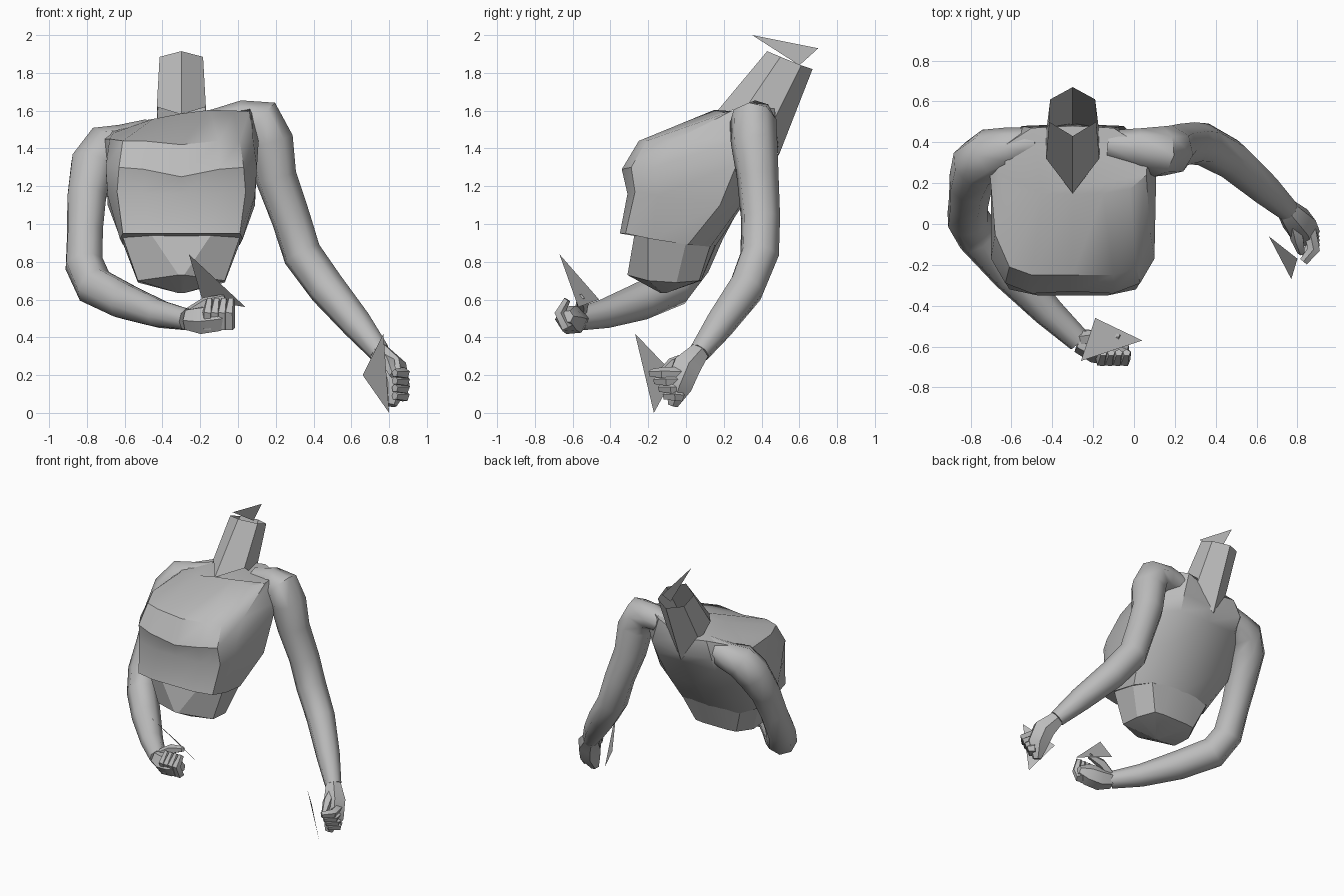
import bpy, bmesh, math
from mathutils import Vector

cube = bpy.data.objects.get("Cube")
if cube:
    bpy.data.objects.remove(cube, do_unlink=True)

GREY = (0.5, 0.5, 0.5, 1)
mat = bpy.data.materials.new("plain grey")
mat.use_nodes = True
mat.diffuse_color = GREY
mat.node_tree.nodes["Principled BSDF"].inputs["Base Color"].default_value = GREY
SPINE_X = -0.3


def finish(name, bm, angle=30):
    bmesh.ops.recalc_face_normals(bm, faces=bm.faces)
    mesh = bpy.data.meshes.new(name)
    bm.to_mesh(mesh)
    bm.free()
    obj = bpy.data.objects.new(name, mesh)
    bpy.context.collection.objects.link(obj)
    mesh.materials.append(mat)
    bpy.ops.object.select_all(action="DESELECT")
    obj.select_set(True)
    bpy.context.view_layer.objects.active = obj
    bpy.ops.object.shade_smooth_by_angle(angle=math.radians(angle))
    return obj


def loft(name, rings, cap_start=True, cap_end=True, angle=38):
    bm = bmesh.new()
    loops = [[bm.verts.new(p) for p in ring] for ring in rings]
    for a, b in zip(loops, loops[1:]):
        for i in range(len(a)):
            j = (i + 1) % len(a)
            bm.faces.new((a[i], a[j], b[j], b[i]))
    if cap_start:
        bm.faces.new(loops[0])
    if cap_end:
        bm.faces.new(loops[-1])
    return finish(name, bm, angle)


def mirrored(half, roll=0):
    """Full ring about the spine from a front-to-back half outline."""
    full = half + [(-x, y, z) for x, y, z in half[-2:0:-1]]
    return [(SPINE_X + x, y, z + roll * x) for x, y, z in full]


def tube(name, path, sides=8, angle=48):
    """Loft round rings along (x, y, z, radius) stations."""
    pts = [Vector(p[:3]) for p in path]
    rings = []
    side = Vector((0.1, 1, 0.1))
    for i, p in enumerate(pts):
        t = (pts[min(i + 1, len(pts) - 1)] - pts[max(i - 1, 0)]).normalized()
        side = (side - t * side.dot(t)).normalized()
        up = t.cross(side)
        rings.append([p + path[i][3] * (side * math.cos(a) + up * math.sin(a))
                      for a in (math.tau * k / sides for k in range(sides))])
    return loft(name, rings, angle=angle)


def blade(name, a, b, c):
    bm = bmesh.new()
    bm.faces.new([bm.verts.new(p) for p in (a, b, c)])
    return finish(name, bm)


# Rib cage, from the lower hem up to the shoulder line
chest = [
    [(0, -.35, .95), (.17, -.35, .95), (.31, -.32, .95), (.325, -.18, .92),
     (.31, .01, .89), (.24, .13, .88), (0, .155, .88)],
    [(0, -.31, 1.16), (.2, -.31, 1.16), (.34, -.27, 1.17), (.39, -.15, 1.15),
     (.39, .18, 1.1), (.25, .29, 1.1), (0, .3, 1.1)],
    [(0, -.33, 1.25), (.2, -.34, 1.29), (.33, -.29, 1.3), (.4, -.17, 1.3),
     (.4, .27, 1.32), (.24, .43, 1.32), (0, .43, 1.32)],
    [(0, -.25, 1.42), (.2, -.25, 1.44), (.31, -.21, 1.44), (.38, -.05, 1.45),
     (.41, .3, 1.45), (.25, .48, 1.43), (0, .49, 1.4)],
]
shoulders = [(0, .15, 1.585), (.15, .15, 1.58), (.28, .17, 1.54),
             (.36, .24, 1.54), (.37, .36, 1.57), (.2, .47, 1.58), (0, .48, 1.52)]
loft("rib_cage", [mirrored(r) for r in chest] + [mirrored(shoulders, .16)])

# Abdomen: under the hem in front, flush with the back, closing to a low point
abdomen = [
    [(0, -.27, .96), (.17, -.27, .96), (.31, -.2, .93), (.31, 0, .9),
     (.245, .13, .89), (.1, .155, .89), (0, .16, .89)],
    [(0, -.31, .73), (.015, -.31, .73), (.23, -.2, .7), (.23, -.05, .69),
     (.17, .07, .7), (.1, .08, .7), (0, .08, .7)],
]
low = [(x * .08, -.12 + (y + .12) * .08, .635) for x, y, z in abdomen[1]]
loft("abdomen", [mirrored(r) for r in abdomen + [low]], cap_start=False, angle=20)

# Open neck leaning back, with the thin upright fin above it
neck = [
    [(0, .15, 1.58), (.13, .32, 1.62), (.13, .45, 1.52), (0, .49, 1.36)],
    [(0, .43, 1.915), (.115, .5, 1.885), (.11, .61, 1.84), (0, .67, 1.82)],
]
loft("neck", [mirrored(r) for r in neck], False, False, angle=20)
blade("neck_fin", (-.29, .35, 2), (-.29, .7, 1.93), (-.29, .6, 1.84))

# Arms grow out of the shoulders: the left hangs outward, the right bends across
tube("left_arm", [
    (-.12, .39, 1.54, .07), (.02, .375, 1.56, .095), (.12, .355, 1.545, .125),
    (.17, .36, 1.44, .125), (.2, .38, 1.25, .112), (.28, .395, 1.03, .105),
    (.34, .39, .84, .105), (.47, .32, .66, .1), (.63, .18, .47, .083),
    (.75, .07, .32, .058)])
tube("right_arm", [
    (-.46, .4, 1.49, .07), (-.6, .375, 1.43, .1), (-.7, .345, 1.405, .125),
    (-.77, .295, 1.31, .125), (-.8, .2, 1.15, .11), (-.81, .11, .96, .1),
    (-.815, .03, .79, .105), (-.76, -.06, .67, .108), (-.6, -.24, .59, .1),
    (-.42, -.43, .525, .078), (-.27, -.57, .495, .06)])

# Fists
tube("left_palm", [(.75, .07, .32, .058), (.81, .0, .24, .085),
                   (.83, -.04, .14, .08), (.81, -.07, .04, .03)], 6)
tube("right_palm", [(-.27, -.57, .495, .06), (-.19, -.6, .49, .08),
                    (-.1, -.62, .5, .075), (-.03, -.63, .51, .035)], 6)
for i in range(4):
    z = .21 - .04 * i
    y = -.185 + .025 * i
    tube(f"left_finger_{i + 1}", [(.86, -.03, z, .032), (.88, y + .06, z, .032),
                                  (.83, y, z, .022)], 5)
    x = -.16 + .038 * i
    tube(f"right_finger_{i + 1}", [(x, -.63, .45, .032), (x, -.67, .53, .03),
                                   (x + .01, -.63, .6, .02)], 5)
tube("left_thumb", [(.78, .02, .29, .035), (.8, -.07, .26, .035),
                    (.82, -.14, .2, .02)], 5)
tube("right_thumb", [(-.25, -.56, .53, .035), (-.17, -.55, .58, .035),
                     (-.07, -.56, .61, .02)], 5)

# Thin triangular blades held at the hands
blade("left_hand_blade", (.77, -.27, .42), (.66, -.06, .2), (.8, -.17, 0))
blade("right_hand_blade", (-.26, -.67, .84), (.04, -.57, .56), (-.19, -.46, .6))
